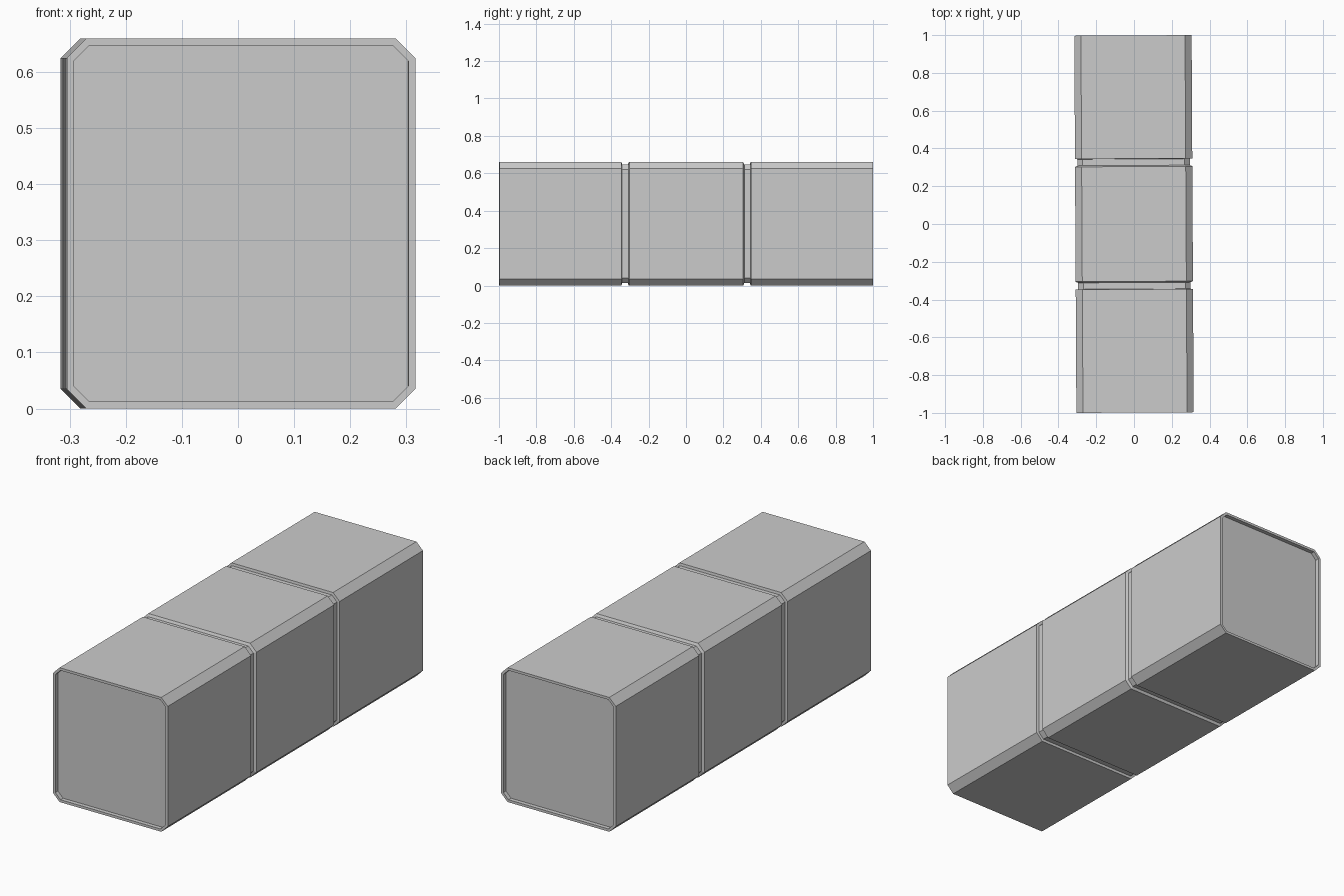
import bpy, bmesh

if "Cube" in bpy.data.objects:
    bpy.data.objects.remove(bpy.data.objects["Cube"])

W, H, CH, INSET = 0.621, 0.66, 0.035, 0.0125
L = 0.9983


def section(inset):
    """Chamfered rectangle in x/z, offset inward by inset."""
    x, z, c = W / 2 - inset, H / 2 - inset, CH - 0.586 * inset
    pts = [(x, -z + c), (x, z - c), (x - c, z), (-x + c, z),
           (-x, z - c), (-x, -z + c), (-x + c, -z), (x - c, -z)]
    return [(px, pz + H / 2) for px, pz in pts]


# stations from the recessed front panel to the recessed back panel: (y, inset)
half = [(-L + 0.02, INSET), (-L, INSET), (-L, 0.0), (-0.346, 0.0),
        (-0.344, INSET), (-0.310, INSET), (-0.304, 0.0)]
stations = half + [(-y, i) for y, i in reversed(half)]

# banded block body
bm = bmesh.new()
rings = [[bm.verts.new((x, y, z)) for x, z in section(i)] for y, i in stations]
for a, b in zip(rings, rings[1:]):
    for k in range(8):
        n = (k + 1) % 8
        bm.faces.new((a[k], a[n], b[n], b[k]))
bm.faces.new(rings[0])
bm.faces.new(rings[-1])
bmesh.ops.recalc_face_normals(bm, faces=bm.faces)
mesh = bpy.data.meshes.new("grooved_block")
bm.to_mesh(mesh)
bm.free()
block = bpy.data.objects.new("grooved_block", mesh)
bpy.context.collection.objects.link(block)

# the whole block sits very slightly turned
block.rotation_euler.z = 0.0055
